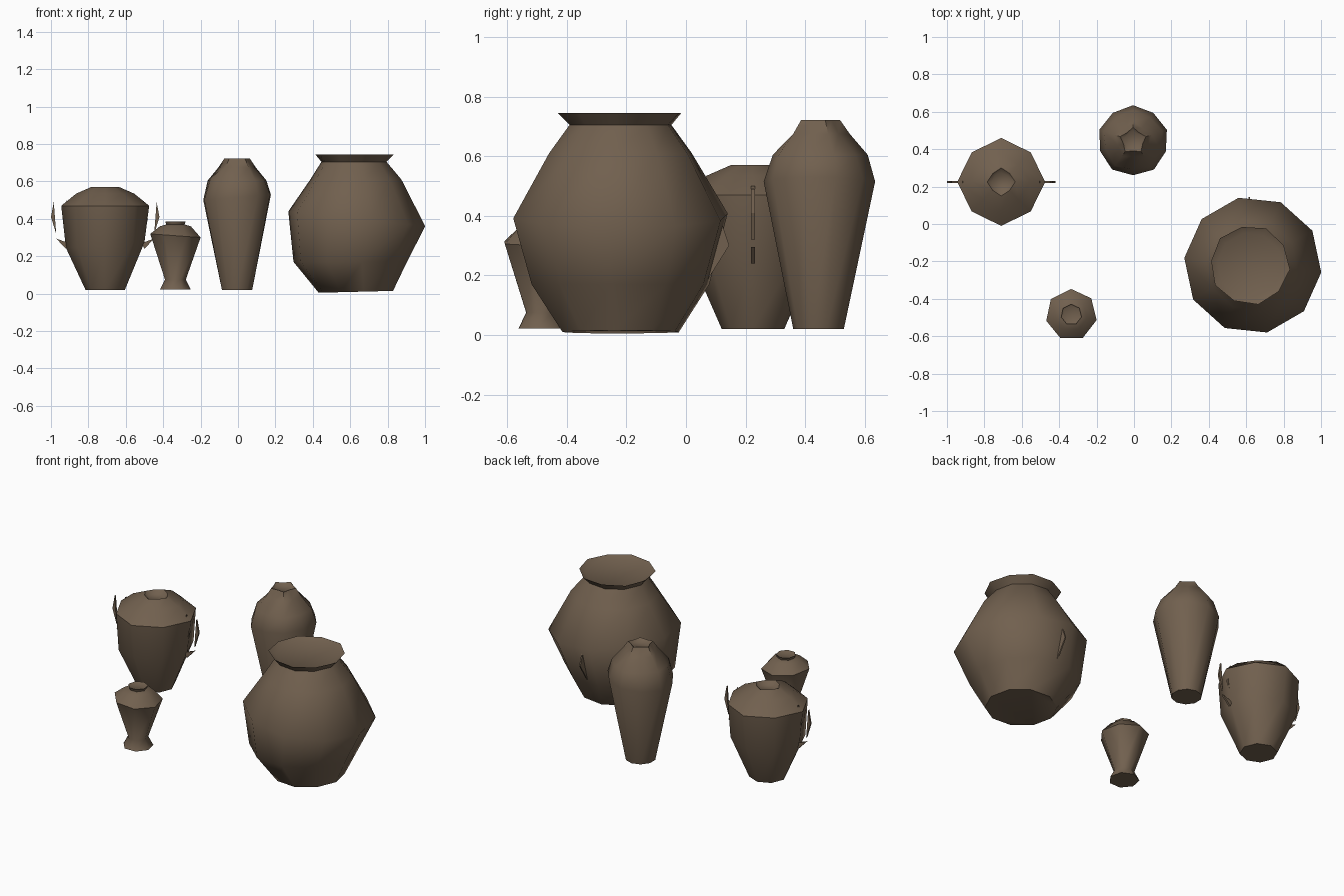
import bpy, bmesh, math

if "Cube" in bpy.data.objects:
    bpy.data.objects.remove(bpy.data.objects["Cube"])

clay = bpy.data.materials.new("brown clay")
clay.diffuse_color = (0.165, 0.117, 0.077, 1)
clay.use_nodes = True
clay.node_tree.nodes["Principled BSDF"].inputs["Base Color"].default_value = clay.diffuse_color


def finish(bm, name):
    bmesh.ops.recalc_face_normals(bm, faces=bm.faces[:])
    me = bpy.data.meshes.new(name)
    bm.to_mesh(me)
    bm.free()
    me.materials.append(clay)
    ob = bpy.data.objects.new(name, me)
    bpy.context.collection.objects.link(ob)
    return ob


def pot(name, centre, sides, phase, rings):
    """Turned pot. Ring = radius, height, x shift, tilt along x, pleat on odd points."""
    bm = bmesh.new()
    loops = []
    for r, z, dx, tilt, pleat in rings:
        loop = []
        for i in range(sides):
            a = math.radians(phase) + i * math.tau / sides
            k = r * (pleat if i % 2 else 1)
            loop.append(bm.verts.new((centre[0] + dx + k * math.cos(a),
                                      centre[1] + k * math.sin(a),
                                      z + tilt * math.cos(a))))
        loops.append(loop)
    for lo, hi in zip(loops, loops[1:]):
        for i in range(sides):
            j = (i + 1) % sides
            bm.faces.new((lo[i], lo[j], hi[j], hi[i]))
    bm.faces.new(loops[0][::-1])
    bm.faces.new(loops[-1])
    ob = finish(bm, name)
    bpy.context.view_layer.objects.active = ob
    ob.select_set(True)
    bpy.ops.object.shade_smooth_by_angle(angle=math.radians(55))
    ob.select_set(False)
    return ob


def shard(name, pts, normal, thick=0.008):
    """Thin flat triangle of clay."""
    bm = bmesh.new()
    a, b = [[bm.verts.new([p[k] + s * thick / 2 * normal[k] for k in range(3)])
             for p in pts] for s in (-1, 1)]
    bm.faces.new(a[::-1])
    bm.faces.new(b)
    for i in range(3):
        j = (i + 1) % 3
        bm.faces.new((a[i], a[j], b[j], b[i]))
    return finish(bm, name)


# Large round storage pot with flared, closed rim
pot("large_pot", (0.63, -0.22), 10, -6, [
    (0.20, 0.01, 0.0, 0.005, 1), (0.305, 0.17, -0.03, 0.0, 1),
    (0.368, 0.40, 0.005, -0.04, 1), (0.245, 0.61, 0.0, 0.0, 1),
    (0.175, 0.705, -0.01, 0.0, 1), (0.215, 0.745, -0.01, 0.0, 0.97),
    (0.175, 0.725, -0.01, 0.0, 1)])
shard("large_pot_seam", [(0.615, 0.145, 0.30), (0.615, 0.09, 0.47), (0.615, 0.0, 0.07)],
      (1, 0, 0))

# Tall slim vase with pleated shoulder
pot("tall_vase", (-0.005, 0.445), 10, 18, [
    (0.085, 0.02, 0, 0, 1), (0.19, 0.515, 0, 0.015, 0.97),
    (0.165, 0.605, 0, 0, 0.93), (0.105, 0.675, 0, 0, 0.8),
    (0.072, 0.722, 0, 0, 0.75), (0.05, 0.71, 0, 0, 0.9)])

# Wide two-handled vase
pot("handled_vase", (-0.71, 0.225), 8, 90, [
    (0.105, 0.02, 0, 0, 1), (0.21, 0.26, 0, 0.015, 1),
    (0.235, 0.47, 0, 0, 0.95), (0.155, 0.535, 0, 0, 0.85),
    (0.075, 0.57, 0, 0, 0.85), (0.05, 0.55, 0, 0, 0.95)])
# Handle pieces, mirrored to both sides
for side, label in ((-1, "left"), (1, "right")):
    for part, tri in (("outer", ((0.275, 0.49), (0.29, 0.41), (0.262, 0.32))),
                      ("lower", ((0.262, 0.295), (0.21, 0.24), (0.195, 0.27))),
                      ("inner", ((0.205, 0.50), (0.228, 0.40), (0.205, 0.30)))):
        shard(f"handle_{part}_{label}",
              [(-0.71 + side * x, 0.225, z) for x, z in tri], (0, 1, 0), 0.012)

# Small footed vase
pot("small_vase", (-0.335, -0.485), 7, -12, [
    (0.085, 0.022, 0, 0, 1), (0.057, 0.075, 0, 0, 1),
    (0.138, 0.31, 0, -0.01, 1), (0.085, 0.36, 0, 0, 1),
    (0.05, 0.37, 0, 0, 1), (0.056, 0.386, 0, 0, 1), (0.045, 0.38, 0, 0, 1)])
